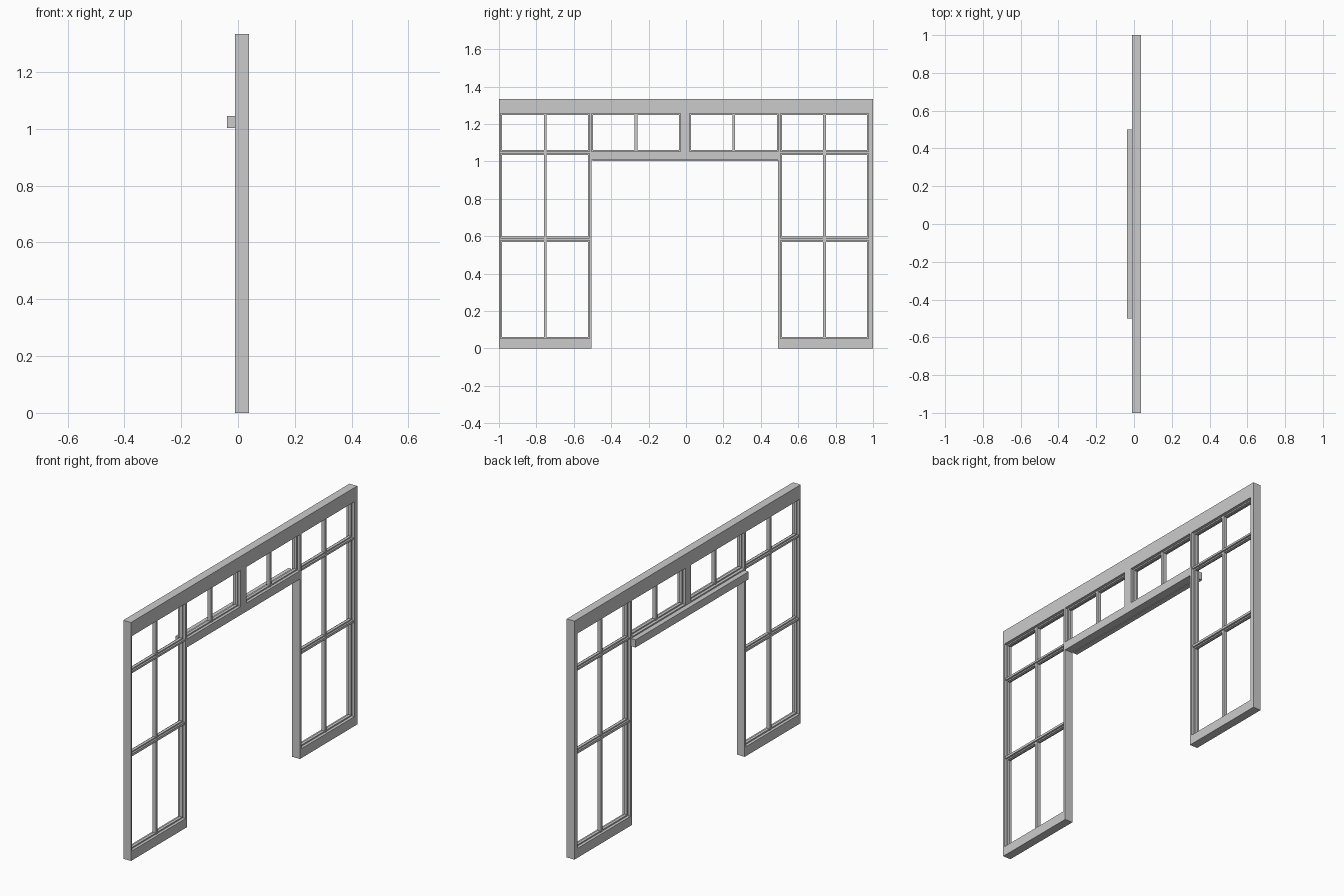
import bpy
import bmesh
from mathutils import Matrix, Vector

if "Cube" in bpy.data.objects:
    bpy.data.objects.remove(bpy.data.objects["Cube"])

X0, X1 = -0.010, 0.038           # depth range of the main frame
XM = (X0 + X1) / 2
H = 1.334


def boxes(name, items):
    """One object from boxes given as (x0, x1, y0, y1, z0, z1)."""
    bm = bmesh.new()
    for x0, x1, y0, y1, z0, z1 in items:
        m = Matrix.Translation(Vector(((x0 + x1) / 2, (y0 + y1) / 2, (z0 + z1) / 2)))
        m = m @ Matrix.Diagonal((x1 - x0, y1 - y0, z1 - z0, 1))
        bmesh.ops.create_cube(bm, size=1, matrix=m)
    me = bpy.data.meshes.new(name)
    bm.to_mesh(me)
    bm.free()
    ob = bpy.data.objects.new(name, me)
    bpy.context.collection.objects.link(ob)
    return ob


def bar(y0, y1, z0, z1, depth=X1 - X0):
    return (XM - depth / 2, XM + depth / 2, y0, y1, z0, z1)


LIP = 0.007                      # glazing stop width
STOP, MUNTIN, RAIL = 0.016, 0.022, 0.036


def glazing(name, y0, y1, z0, z1, ym):
    """Stops around a glazed opening (clear size given) and its muntin."""
    a, b, c, d = y0 - LIP, y1 + LIP, z0 - LIP, z1 + LIP
    boxes(name + "_stops", [bar(a, y0, c, d, STOP), bar(y1, b, c, d, STOP),
                            bar(y0, y1, c, z0, STOP), bar(y0, y1, z1, d, STOP)])
    boxes(name + "_muntin", [bar(ym - 0.0075, ym + 0.0075, c, d, MUNTIN)])


# Full-depth frame
boxes("head_rail", [bar(-1, 1, 1.255, H)])
boxes("outer_post_left", [bar(-1, -0.991, 0, 1.255)])
boxes("outer_post_right", [bar(0.975, 1, 0, 1.255)])
boxes("door_post_left", [bar(-0.517, -0.505, 0, 1.255)])
boxes("door_post_right", [bar(0.493, 0.506, 0, 1.255)])
boxes("centre_post", [bar(-0.030, 0.020, 1.053, 1.255)])
boxes("door_header", [bar(-0.505, 0.493, 1.006, 1.053)])
boxes("door_track", [(-0.038, X0, -0.5, 0.5, 1.003, 1.046)])

# Side lights: bottom rail, two cross rails, three rows of panes
for side, y0, y1, ym in (("left", -0.984, -0.524, -0.753), ("right", 0.513, 0.968, 0.741)):
    a, b = y0 - LIP, y1 + LIP
    boxes("bottom_rail_" + side, [bar(a, b, 0, 0.053)])
    boxes("cross_rails_" + side, [bar(a, b, 0.577, 0.590, RAIL),
                                  bar(a, b, 1.042, 1.053, RAIL)])
    for row, z0, z1 in (("lower", 0.06, 0.57), ("middle", 0.597, 1.035), ("upper", 1.06, 1.248)):
        glazing(f"{side}_{row}_pane", y0, y1, z0, z1, ym)

# Transom lights above the doorway
glazing("transom_left", -0.498, -0.037, 1.06, 1.248, -0.267)
glazing("transom_right", 0.027, 0.486, 1.06, 1.248, 0.255)
